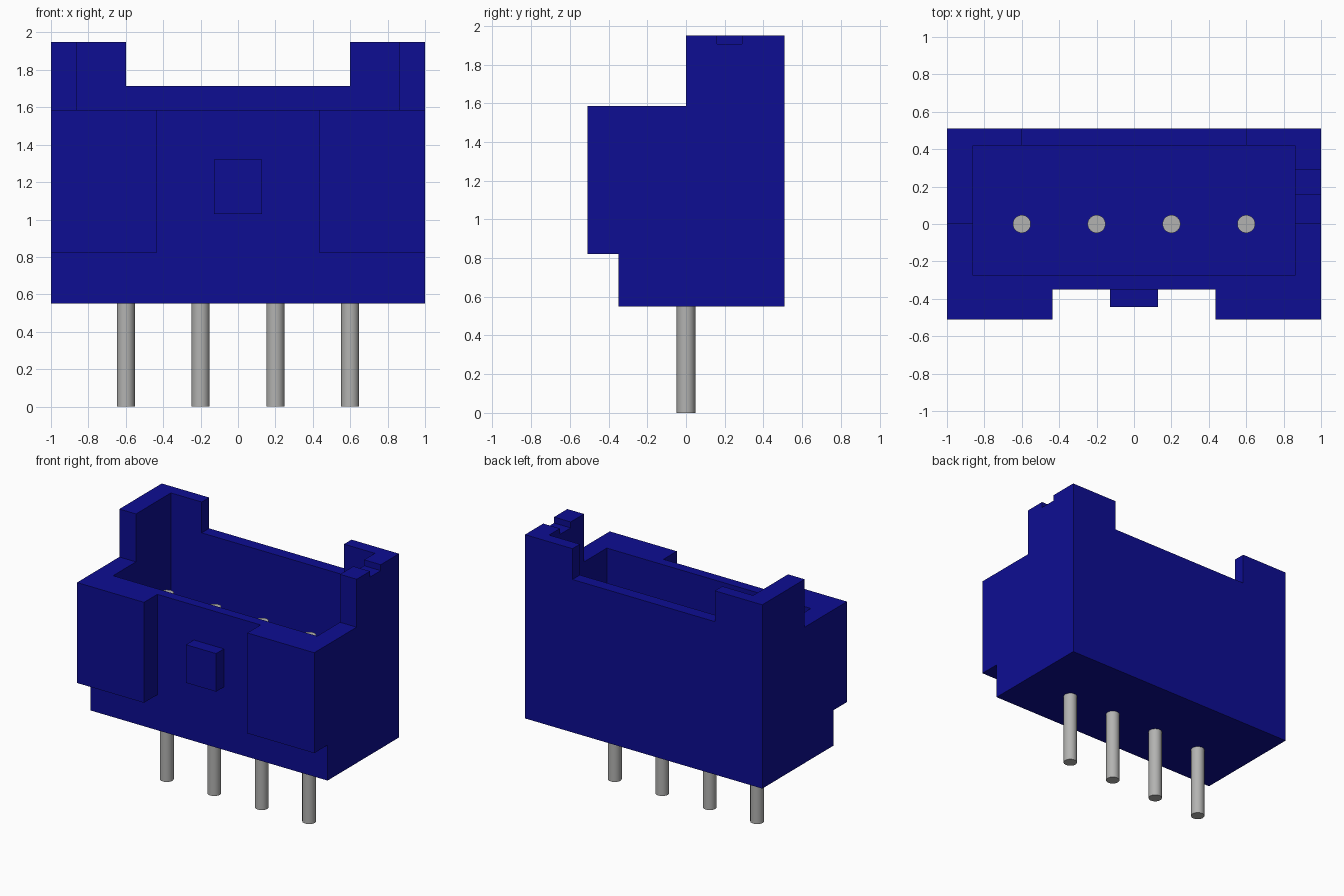
import bpy
import bmesh

cube = bpy.data.objects.get("Cube")
if cube:
    bpy.data.objects.remove(cube, do_unlink=True)


def material(name, color, roughness):
    mat = bpy.data.materials.new(name)
    mat.use_nodes = True
    mat.diffuse_color = color
    bsdf = mat.node_tree.nodes["Principled BSDF"]
    bsdf.inputs["Base Color"].default_value = color
    bsdf.inputs["Roughness"].default_value = roughness
    return mat


blue = material("blue plastic", (0.004, 0.004, 0.29, 1), 0.5)
metal = material("grey metal", (0.45, 0.45, 0.44, 1), 0.4)


def add_object(name, bm, mat):
    bmesh.ops.recalc_face_normals(bm, faces=bm.faces)
    mesh = bpy.data.meshes.new(name)
    bm.to_mesh(mesh)
    bm.free()
    mesh.materials.append(mat)
    obj = bpy.data.objects.new(name, mesh)
    bpy.context.scene.collection.objects.link(obj)
    return obj


def prism(name, profile, x0, x1, mat):
    """Extrude a (y, z) outline from x0 to x1."""
    bm = bmesh.new()
    face = bm.faces.new([bm.verts.new((x0, y, z)) for y, z in profile])
    ext = bmesh.ops.extrude_face_region(bm, geom=[face])["geom"]
    verts = [g for g in ext if isinstance(g, bmesh.types.BMVert)]
    bmesh.ops.translate(bm, verts=verts, vec=(x1 - x0, 0, 0))
    return add_object(name, bm, mat)


def box(name, x, y, z, mat):
    outline = [(y[0], z[0]), (y[1], z[0]), (y[1], z[1]), (y[0], z[1])]
    return prism(name, outline, x[0], x[1], mat)


def cut(target, x, y, z):
    """Carve a box out of the target and discard the cutter."""
    cutter = box("cutter", x, y, z, blue)
    cutter.hide_render = True
    mod = target.modifiers.new("cut", 'BOOLEAN')
    mod.operation = 'DIFFERENCE'
    mod.solver = 'EXACT'
    mod.object = cutter
    bpy.context.view_layer.objects.active = target
    bpy.ops.object.modifier_apply(modifier=mod.name)
    bpy.data.objects.remove(cutter, do_unlink=True)


# Housing: stepped side outline swept across the width
side = [(-0.35, 0.55), (0.51, 0.55), (0.51, 1.95), (0, 1.95),
        (0, 1.585), (-0.51, 1.585), (-0.51, 0.82), (-0.35, 0.82)]
housing = prism("housing", side, -1, 1, blue)
cut(housing, (-0.86, 0.86), (-0.275, 0.42), (0.8, 2.2))    # open cavity
cut(housing, (-0.6, 0.6), (0.3, 0.7), (1.715, 2.2))        # lowered back wall
cut(housing, (-0.435, 0.435), (-0.7, -0.35), (0.7, 1.8))   # gap between front blocks
cut(housing, (0.8, 1.2), (0.16, 0.29), (1.905, 2.2))       # notch in left wall

# Small tab in the middle of the front wall
box("front_tab", (-0.127, 0.127), (-0.445, -0.34), (1.03, 1.32), blue)

# Row of contact pins
for i in range(4):
    bm = bmesh.new()
    bmesh.ops.create_cone(bm, cap_ends=True, segments=32,
                          radius1=0.048, radius2=0.048, depth=1.42)
    bmesh.ops.translate(bm, verts=bm.verts, vec=(-0.6 + 0.4 * i, 0, 0.71))
    pin = add_object(f"pin_{i + 1}", bm, metal)
    bpy.ops.object.select_all(action='DESELECT')
    pin.select_set(True)
    bpy.context.view_layer.objects.active = pin
    bpy.ops.object.shade_smooth_by_angle()
